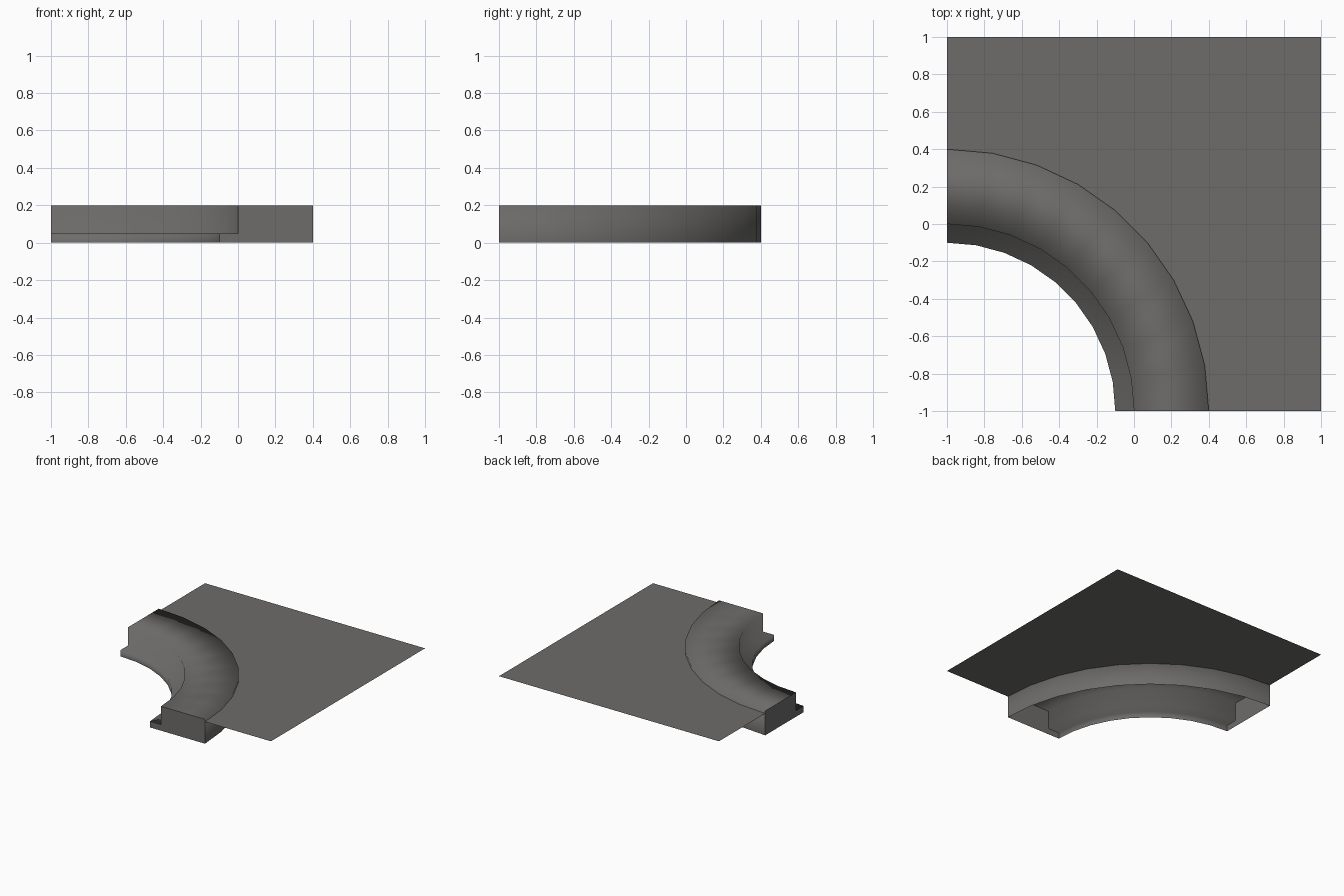
import bpy
import math

if "Cube" in bpy.data.objects:
    bpy.data.objects.remove(bpy.data.objects["Cube"])

SEGMENTS = 9              # ten degrees per step
CENTRE = (-1.0, -1.0)     # centre of the bend
PAVING_Z = 0.18
# Kerb cross-section (radius, height): gutter lip, riser, flat top, outer wall
PROFILE = [(0.9, 0.0), (0.9, 0.05), (1.0, 0.05), (1.0, 0.2), (1.4, 0.2), (1.4, 0.0)]

concrete = bpy.data.materials.new("warm_grey_concrete")
concrete.diffuse_color = (0.155, 0.151, 0.146, 1.0)
concrete.use_nodes = True
concrete.node_tree.nodes["Principled BSDF"].inputs["Base Color"].default_value = concrete.diffuse_color


def polar(radius, z, step):
    a = math.pi / 2 * step / SEGMENTS
    return (CENTRE[0] + radius * math.cos(a), CENTRE[1] + radius * math.sin(a), z)


def make(name, verts, faces, smooth=False):
    mesh = bpy.data.meshes.new(name)
    mesh.from_pydata(verts, [], faces)
    mesh.materials.append(concrete)
    for p in mesh.polygons:
        p.use_smooth = smooth
    mesh.update()
    obj = bpy.data.objects.new(name, mesh)
    bpy.context.collection.objects.link(obj)
    return obj


# Curved kerb: profile swept a quarter turn, open underneath
n = len(PROFILE)
verts = [polar(r, z, s) for s in range(SEGMENTS + 1) for r, z in PROFILE]
faces = [(s * n + i, s * n + i + 1, (s + 1) * n + i + 1, (s + 1) * n + i)
         for s in range(SEGMENTS) for i in range(n - 1)]
make("curved_kerb", verts, faces, smooth=True)

# Flat end caps
make("kerb_end_front", [polar(r, z, 0) for r, z in reversed(PROFILE)], [tuple(range(n))])
make("kerb_end_left", [polar(r, z, SEGMENTS) for r, z in PROFILE], [tuple(range(n))])

# Paving sheet: square with the kerb's outer arc cut away
outline = [(1, -1, PAVING_Z), (1, 1, PAVING_Z), (-1, 1, PAVING_Z)]
outline += [polar(1.4, PAVING_Z, s) for s in range(SEGMENTS, -1, -1)]
make("paving", outline, [tuple(range(len(outline)))])
